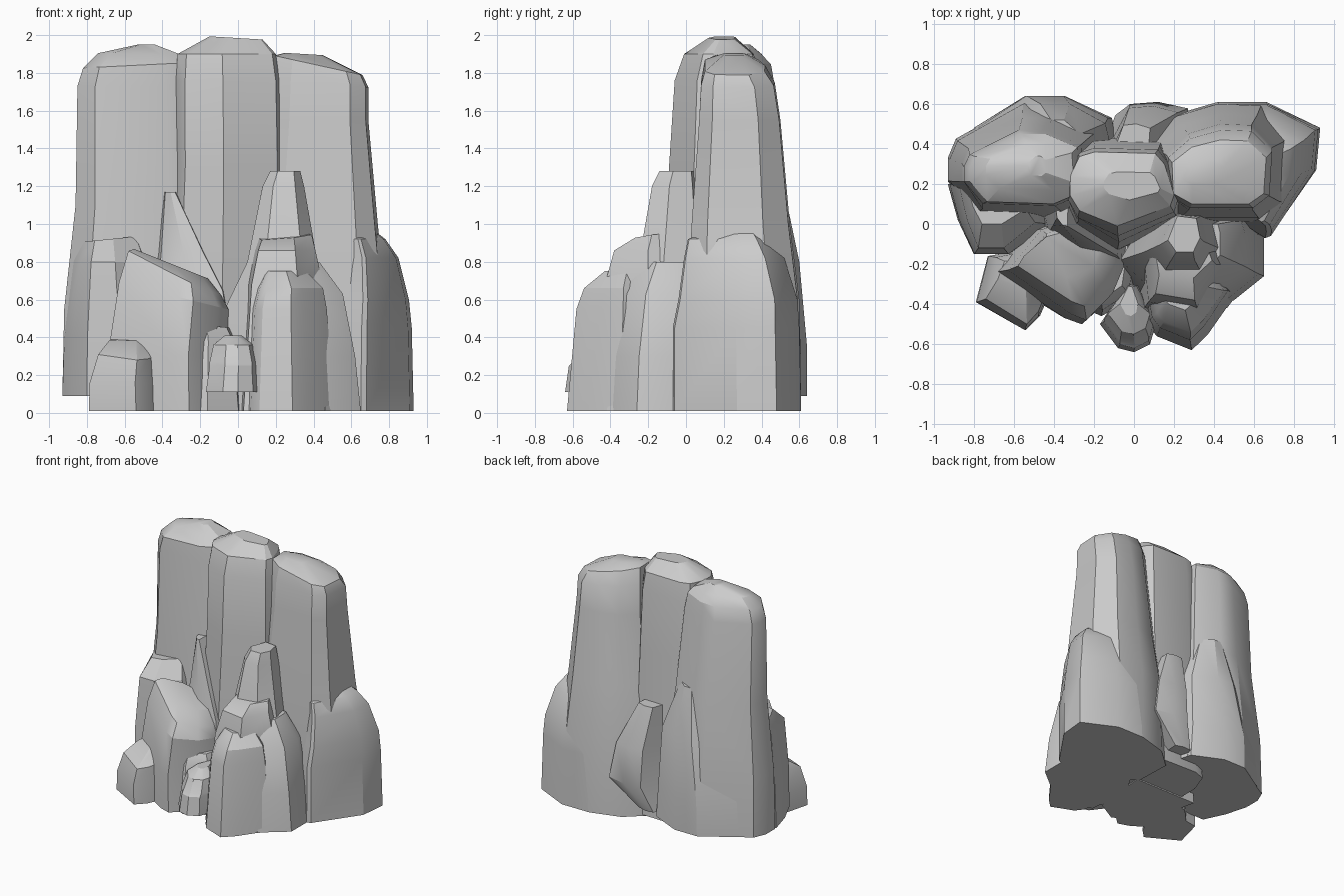
import bpy, bmesh


def rock(name, outline, levels):
    """Loft an outline through levels (z, x0, x1, y0, y1[, x slope, y slope])."""
    xs = [p[0] for p in outline]
    ys = [p[1] for p in outline]
    ax, ay = min(xs), min(ys)
    w, d = max(xs) - ax, max(ys) - ay
    bm = bmesh.new()
    rings = []
    for z, x0, x1, y0, y1, *slope in levels:
        sx, sy = (slope + [0, 0])[:2]
        ring = []
        for x, y in outline:
            u, v = (x - ax) / w, (y - ay) / d
            px, py = x0 + u * (x1 - x0), y0 + v * (y1 - y0)
            pz = z + sx * (px - (x0 + x1) / 2) + sy * (py - (y0 + y1) / 2)
            ring.append(bm.verts.new((px, py, pz)))
        rings.append(ring)
    n = len(outline)
    for a, b in zip(rings, rings[1:]):
        for i in range(n):
            j = (i + 1) % n
            bm.faces.new((a[i], a[j], b[j], b[i]))
    bm.faces.new(rings[0])
    bm.faces.new(rings[-1])
    bmesh.ops.recalc_face_normals(bm, faces=bm.faces)
    me = bpy.data.meshes.new(name)
    bm.to_mesh(me)
    bm.free()
    ob = bpy.data.objects.new(name, me)
    bpy.context.collection.objects.link(ob)
    bpy.context.view_layer.objects.active = ob
    ob.select_set(True)
    bpy.ops.object.shade_smooth_by_angle(angle=0.5)
    ob.select_set(False)


# Three tall columns
rock("left_column",
     [(-.93, .2), (-.93, .32), (-.89, .42), (-.55, .62), (-.36, .62), (-.12, .5),
      (-.1, .1), (-.3, .0), (-.8, .02)],
     [(.09, -.93, -.08, .02, .62), (.55, -.92, -.12, .03, .6), (1.1, -.86, -.2, .06, .53),
      (1.73, -.85, -.25, .09, .47), (1.84, -.82, -.27, .1, .45, .05),
      (1.9, -.74, -.3, .17, .4, -.02), (1.95, -.53, -.44, .24, .34)])
rock("middle_column",
     [(-.33, .22), (-.28, .35), (-.2, .38), (.12, .37), (.17, .3), (.22, .1),
      (.2, .03), (-.08, -.1), (-.28, .0), (-.33, .1)],
     [(.02, -.38, .27, -.14, .45), (.6, -.36, .25, -.13, .43), (1.3, -.33, .23, -.09, .4),
      (1.76, -.33, .22, -.06, .38), (1.9, -.32, .2, -.01, .36),
      (1.985, -.15, .13, .12, .26, -.06)])
rock("right_column",
     [(.04, .4), (.2, .55), (.43, .62), (.65, .61), (.8, .45), (.78, .1),
      (.66, 0), (.2, 0), (.05, .1)],
     [(.01, .02, .8, 0, .61), (.6, .04, .78, .01, .6), (1, .1, .74, .03, .55),
      (1.55, .16, .69, .07, .5), (1.75, .17, .69, .08, .47, -.1),
      (1.84, .19, .66, .1, .42, -.22), (1.9, .25, .45, .2, .32, -.06)])

# Lower buttresses leaning on the columns
rock("right_buttress",
     [(.38, .1), (.65, -.07), (.68, -.06), (.91, .27), (.93, .48), (.66, .61),
      (.43, .61), (.35, .5)],
     [(.01, .35, .93, -.07, .61), (.45, .37, .92, -.07, .6), (.6, .4, .905, -.04, .59),
      (.82, .45, .85, -.01, .52), (.92, .48, .78, .01, .46), (.99, .5, .69, .22, .36)])
rock("left_front_buttress",
     [(-.93, .2), (-.88, .02), (-.8, -.15), (-.62, -.15), (-.4, .0), (-.38, .25)],
     [(.09, -.93, -.38, -.15, .25), (.4, -.92, -.4, -.15, .25),
      (.8, -.87, -.48, -.12, .22), (.92, -.83, -.53, .0, .2, .1)])
rock("left_back_buttress",
     [(-.8, .48), (-.55, .64), (-.36, .64), (-.13, .53), (-.1, .42), (-.5, .3)],
     [(.09, -.8, -.08, .3, .64), (.36, -.78, -.1, .3, .64), (.8, -.66, -.12, .3, .6),
      (1.18, -.5, -.26, .3, .52)])
rock("back_wedge",
     [(-.12, .42), (-.02, .6), (.12, .61), (.27, .58), (.25, .4)],
     [(.12, -.14, .04, .4, .55), (.32, -.12, .27, .38, .61), (.6, -.11, .22, .36, .59),
      (.92, -.1, .08, .35, .5)])

# Front left group
rock("thin_spike",
     [(-.5, .1), (-.45, -.12), (-.2, -.28), (.02, -.3), (.05, .1)],
     [(.01, -.5, .05, -.3, .1), (.65, -.46, -.06, -.16, .1), (.85, -.43, -.17, -.1, .1),
      (1.17, -.39, -.33, -.01, .08)])
rock("front_left_rock",
     [(-.7, -.24), (-.52, -.03), (-.38, .02), (-.1, -.12), (-.08, -.22),
      (-.14, -.36), (-.28, -.5), (-.36, -.47)],
     [(.01, -.72, -.04, -.5, .02), (.3, -.69, -.06, -.5, .02),
      (.62, -.63, -.05, -.48, .02, -.25), (.74, -.58, -.09, -.41, -.01, -.48, .05),
      (.79, -.55, -.16, -.28, -.04, -.4)])
rock("front_left_ledge",
     [(-.26, -.1), (-.26, -.4), (-.16, -.45), (-.02, -.36), (.02, -.1)],
     [(.01, -.28, .05, -.46, -.1), (.38, -.25, .01, -.43, -.1),
      (.46, -.24, -.03, -.38, -.1, -.1)])
rock("low_left_rock",
     [(-.73, -.16), (-.79, -.39), (-.54, -.53), (-.47, -.46), (-.4, -.3), (-.5, -.12)],
     [(.01, -.79, -.4, -.53, -.12), (.16, -.785, -.41, -.53, -.12),
      (.31, -.74, -.42, -.5, -.13, -.05, .15), (.39, -.68, -.46, -.33, -.17, .02, .1)])
rock("small_front_rock",
     [(-.04, -.3), (.02, -.31), (.11, -.5), (.08, -.6), (0, -.64), (-.08, -.62),
      (-.17, -.5)],
     [(.11, -.17, .11, -.64, -.3), (.25, -.15, .1, -.62, -.3), (.27, -.15, .1, -.6, -.3),
      (.36, -.13, .08, -.55, -.3), (.41, -.07, .02, -.46, -.31)])

# Front right spire stepping down towards the front
rock("spire",
     [(-.05, -.12), (.1, .08), (.4, .06), (.46, -.1), (.35, -.22), (.08, -.22)],
     [(.01, -.1, .62, -.42, .1), (.55, -.07, .52, -.32, .1), (.8, .05, .42, -.25, .08),
      (1.2, .13, .35, -.18, .05), (1.28, .17, .33, -.14, .04)])
rock("spire_upper_step",
     [(.06, -.15), (.08, -.38), (.3, -.42), (.42, -.2), (.4, -.1)],
     [(.01, 0, .52, -.5, -.1), (.68, .05, .45, -.43, -.1),
      (.86, .09, .41, -.38, -.12), (.93, .11, .39, -.27, -.14, .08, .1)])
rock("spire_front_step",
     [(.06, -.25), (.1, -.5), (.14, -.56), (.29, -.63), (.36, -.55), (.48, -.35), (.4, -.2)],
     [(.01, .02, .51, -.63, -.2), (.55, .05, .47, -.58, -.2), (.66, .08, .45, -.54, -.22),
      (.75, .13, .36, -.43, -.25)])
rock("spire_right_step",
     [(.3, .02), (.62, .02), (.65, -.06), (.65, -.26), (.5, -.38), (.35, -.45)],
     [(.01, .3, .65, -.45, .02), (.3, .3, .62, -.43, .02), (.63, .3, .555, -.37, .02),
      (.8, .3, .43, -.26, .0)])
